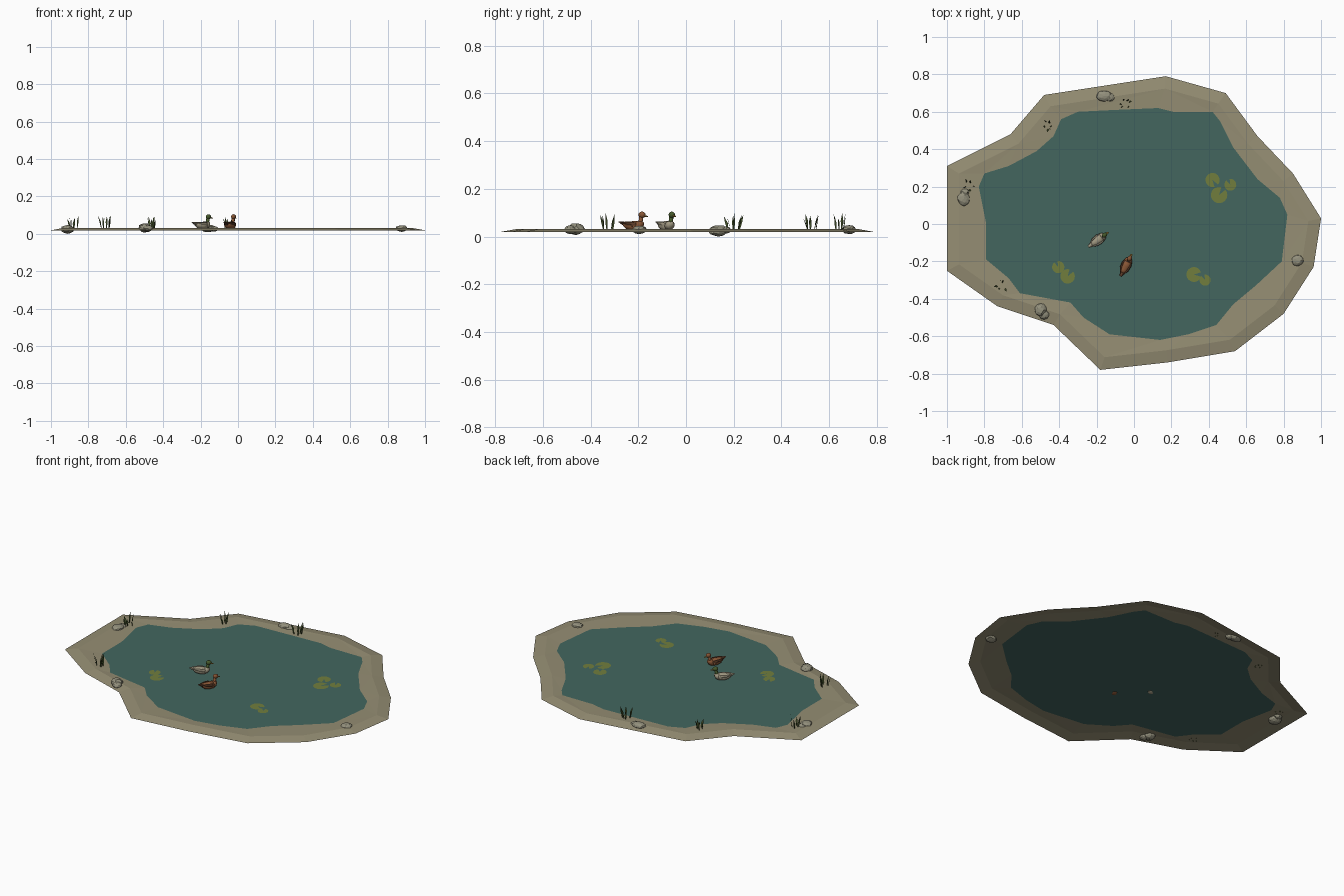
import bpy, bmesh, math, random
from mathutils import Vector, Matrix

random.seed(4)
if "Cube" in bpy.data.objects:
    bpy.data.objects.remove(bpy.data.objects["Cube"])


def material(name, r, g, b):
    """Flat colour given in display values, stored as linear."""
    col = [(c / 255) ** 2.2 for c in (r, g, b)] + [1]
    m = bpy.data.materials.new(name)
    m.use_nodes = True
    m.diffuse_color = col
    m.node_tree.nodes["Principled BSDF"].inputs["Base Color"].default_value = col
    return m


SAND = material("sandy bank", 148, 141, 115)
WATER = material("pond water", 69, 102, 95)
PAD = material("lily green", 112, 125, 64)
STONE = material("grey stone", 146, 143, 124)
REED = material("reed green", 72, 86, 48)
GREY = material("grey feathers", 158, 150, 128)
BROWN = material("brown feathers", 134, 86, 56)
DARK = material("dark brown feathers", 92, 62, 44)
HEAD = material("drake head green", 72, 90, 48)
BEAK = material("beak ochre", 160, 124, 58)


def finish(name, bm, mat, smooth=False):
    me = bpy.data.meshes.new(name)
    bm.to_mesh(me)
    bm.free()
    me.materials.append(mat)
    for p in me.polygons:
        p.use_smooth = smooth
    ob = bpy.data.objects.new(name, me)
    bpy.context.collection.objects.link(ob)
    return ob


def ring(bm, pts):
    return [bm.verts.new(p) for p in pts]


def bridge(bm, a, b):
    n = len(a)
    for i in range(n):
        j = (i + 1) % n
        bm.faces.new((a[i], a[j], b[j], b[i]))


def loft(name, sections, mat, sides=8, place=Matrix(), smooth=False):
    """Skin elliptical sections (x, y, z, half width, half height) along x."""
    bm = bmesh.new()
    rings = []
    for x, y, z, w, h in sections:
        rings.append(ring(bm, [(x, y + w * math.cos(k * math.tau / sides),
                                z + h * math.sin(k * math.tau / sides))
                               for k in range(sides)]))
    for a, b in zip(rings, rings[1:]):
        bridge(bm, a, b)
    bm.faces.new(rings[0])
    bm.faces.new(rings[-1])
    bmesh.ops.recalc_face_normals(bm, faces=bm.faces)
    bm.transform(place)
    return finish(name, bm, mat, smooth)


# Pond outlines, clockwise from the left
shore = [(-1, .31), (-.66, .48), (-.48, .69), (.17, .79), (.49, .7), (.66, .47),
         (.85, .27), (1, .03), (.96, -.23), (.8, -.48), (.54, -.68), (.18, -.74),
         (-.18, -.78), (-.43, -.54), (-.73, -.44), (-1, -.25)]
edge = [(-.8, .27), (-.67, .31), (-.52, .39), (-.43, .47), (-.39, .56), (-.3, .6),
        (-.1, .61), (.13, .62), (.21, .6), (.42, .6), (.46, .55), (.53, .41),
        (.66, .24), (.78, .14), (.82, .05), (.79, -.2), (.65, -.33), (.53, -.43),
        (.44, -.54), (.29, -.59), (.14, -.62), (-.13, -.59), (-.27, -.5), (-.34, -.42),
        (-.61, -.37), (-.67, -.29), (-.79, -.19), (-.79, 0), (-.83, .2)]
LEVEL = .027


def inset(pts, d):
    """Move a clockwise outline inward by d with mitred corners."""
    out = []
    for i, p in enumerate(pts):
        p, a, b = Vector(p), Vector(pts[i - 1]), Vector(pts[(i + 1) % len(pts)])
        u, v = (p - a).normalized(), (b - p).normalized()
        n, m = Vector((u.y, -u.x)), Vector((v.y, -v.x))
        out.append(p + (n + m) * d / (1 + n.dot(m)))
    return out


# Bank: outer slope up to a low crest, then down to the waterline
bm = bmesh.new()
outer = ring(bm, [(x, y, .019) for x, y in shore])
crest = ring(bm, [(x, y, .031) for x, y in inset(shore, .065)])
inner = ring(bm, [(x, y, LEVEL) for x, y in edge])
loops = [bm.edges.new((r[i - 1], r[i])) for r in (crest, inner) for i in range(len(r))]
bmesh.ops.triangle_fill(bm, use_beauty=True, edges=loops, normal=(0, 0, 1))
bridge(bm, outer, crest)
for f in bm.faces:
    f.normal_update()
    if f.normal.z < 0:
        f.normal_flip()
finish("bank", bm, SAND)

# Water surface
bm = bmesh.new()
bm.faces.new(ring(bm, [(x, y, LEVEL) for x, y in reversed(edge)]))
finish("water", bm, WATER)

# Lily pads: discs with a notch
for x, y, r, turn in [(.42, .235, .038, -1), (.515, .21, .032, 2), (.455, .155, .044, 1),
                      (-.405, -.23, .033, 2), (-.355, -.28, .039, 1),
                      (.32, -.27, .04, 0), (.38, -.3, .03, 2)]:
    bm = bmesh.new()
    rim = [(x + r * math.cos(turn + .3 + k * .355), y + r * math.sin(turn + .3 + k * .355),
            LEVEL + .003) for k in range(17)]
    bm.faces.new(ring(bm, [(x, y, LEVEL + .003)] + rim))
    finish("lily_pad", bm, PAD)

# Stones: squashed, uneven balls
for x, y, base, rx, ry, rz in [(-.16, .685, .01, .043, .03, .02), (-.127, .677, .012, .024, .024, .015),
                               (-.91, .135, 0, .036, .042, .025), (-.905, .17, .012, .024, .02, .015),
                               (-.5, -.46, .006, .033, .036, .025), (-.48, -.485, .01, .028, .026, .018),
                               (.875, -.195, .01, .033, .032, .018)]:
    bm = bmesh.new()
    bmesh.ops.create_icosphere(bm, subdivisions=2, radius=1)
    for v in bm.verts:
        v.co *= random.uniform(.9, 1.06)
        v.co = Vector((v.co.x * rx, v.co.y * ry, v.co.z * rz))
    low = min(v.co.z for v in bm.verts)
    bm.transform(Matrix.Translation((x, y, base - low)))
    finish("stone", bm, STONE)

# Reeds: clumps of leaning pointed leaves
for cx, cy in [(-.885, .2), (-.045, .65), (-.455, .525), (-.705, -.325)]:
    bm = bmesh.new()
    for k in range(6):
        a = k * math.tau / 6 + random.uniform(-.4, .4)
        out = Vector((math.cos(a), math.sin(a), 0))
        foot = Vector((cx, cy, .025)) + out * random.uniform(.008, .026)
        b = random.uniform(0, math.pi)
        side = Vector((math.cos(b), math.sin(b), 0))
        tall = random.uniform(.05, .075)
        lean = out * random.uniform(.006, .02)
        mid = foot + lean * .4 + Vector((0, 0, tall * .55))
        tip = foot + lean + Vector((0, 0, tall))
        bm.faces.new(ring(bm, [foot - side * .002, foot + side * .002,
                               mid + side * .006, tip, mid - side * .006]))
    finish("reed_clump", bm, REED)


# Ducks: swim towards local +x
def duck(label, x, y, heading, body, chest, head, wing):
    at = Matrix.Translation((x, y, 0)) @ Matrix.Rotation(heading, 4, "Z")
    loft(label + "_body", [(-.045, 0, .052, .012, .01), (-.03, 0, .047, .021, .017),
                           (-.005, 0, .044, .026, .021), (.02, 0, .045, .024, .021)],
         body, 10, at, True)
    loft(label + "_chest", [(.02, 0, .045, .024, .021), (.036, 0, .049, .018, .017),
                            (.046, 0, .053, .007, .008)], chest, 10, at, True)
    loft(label + "_tail", [(-.067, 0, .061, .007, .002), (-.045, 0, .053, .012, .009)],
         wing, 8, at)
    # Neck is skinned along x, then stood upright
    stand = at @ Matrix.Translation((.031, 0, .05)) @ Matrix.Rotation(-1.4, 4, "Y")
    loft(label + "_neck", [(0, 0, 0, .014, .014), (.016, 0, 0, .009, .009),
                           (.036, 0, 0, .009, .009)], head, 8, stand, True)
    bm = bmesh.new()
    bmesh.ops.create_icosphere(bm, subdivisions=2, radius=.014)
    bm.transform(at @ Matrix.Translation((.04, 0, .091)) @ Matrix.Diagonal((1.15, .9, 1, 1)))
    finish(label + "_head", bm, head, True)
    loft(label + "_beak", [(.05, 0, .088, .006, .005), (.059, 0, .085, .006, .003),
                           (.066, 0, .084, .004, .002)], BEAK, 6, at)
    for s, name in ((1, "left"), (-1, "right")):
        loft(f"{label}_{name}_wing", [(-.052, s * .009, .06, .002, .002),
                                      (-.025, s * .019, .054, .006, .009),
                                      (.005, s * .022, .051, .006, .012),
                                      (.022, s * .019, .05, .003, .006)], wing, 6, at)


duck("drake", -.19, -.083, math.radians(36), GREY, GREY, HEAD, GREY)
duck("hen", -.042, -.22, math.radians(63), BROWN, BROWN, BROWN, DARK)
